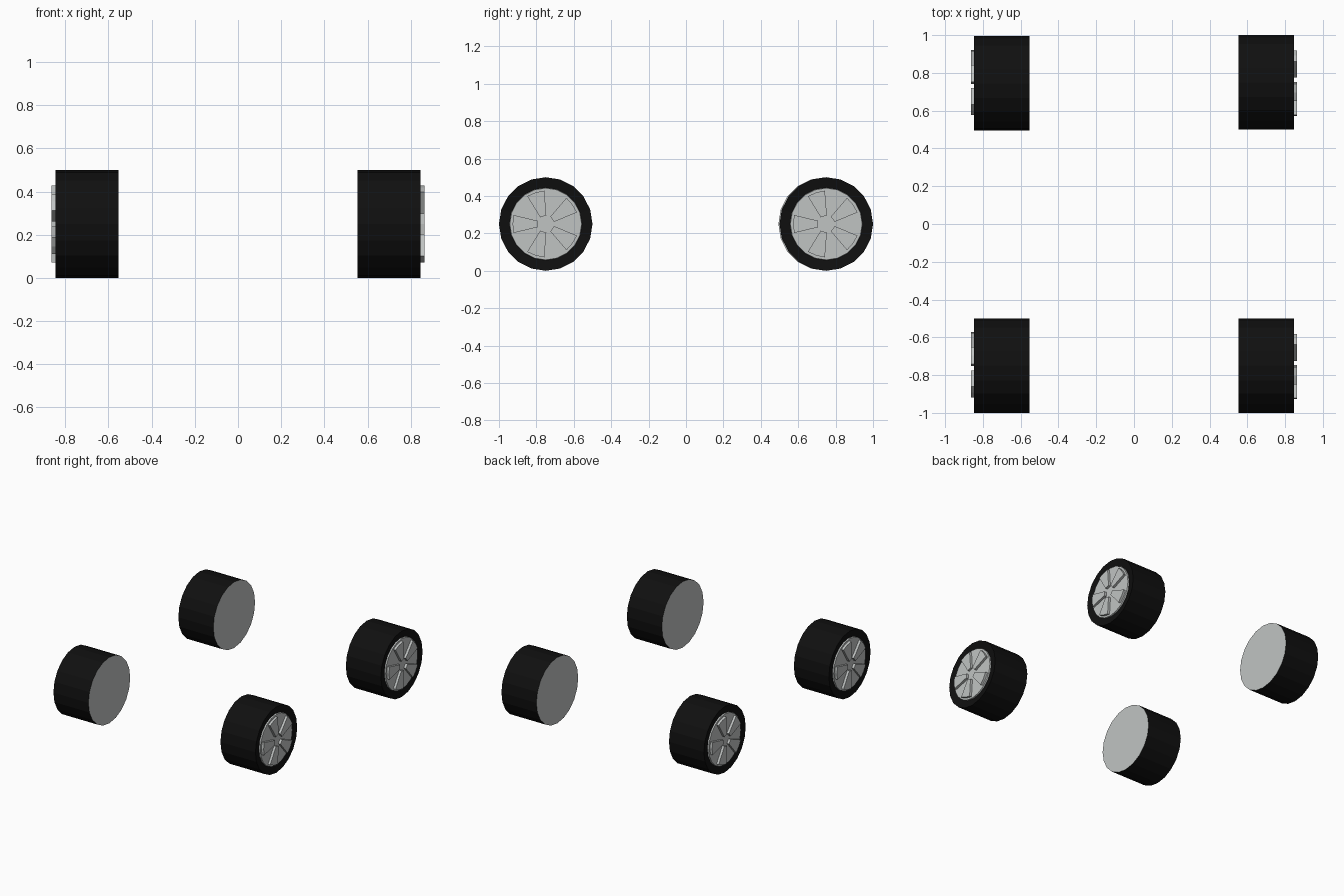
import bpy, bmesh
from math import sin, cos, pi, radians

if "Cube" in bpy.data.objects:
    bpy.data.objects.remove(bpy.data.objects["Cube"])

SIDES, R, AXLE_Z = 20, 0.25, 0.25
X_IN, X_OUT, X_SPOKE = 0.553, 0.846, 0.864


def material(name, rgb):
    m = bpy.data.materials.new(name)
    m.diffuse_color = (*rgb, 1)
    m.use_nodes = True
    m.node_tree.nodes["Principled BSDF"].inputs["Base Color"].default_value = m.diffuse_color
    return m


black = material("black rubber", (0.005, 0.005, 0.005))
grey = material("light grey metal", (0.53, 0.55, 0.545))


def finish(bm, name, mats, x_sign, y):
    # left wheels are the right ones turned half a turn about z
    bmesh.ops.recalc_face_normals(bm, faces=bm.faces)
    me = bpy.data.meshes.new(name)
    bm.to_mesh(me)
    bm.free()
    for m in mats:
        me.materials.append(m)
    ob = bpy.data.objects.new(name, me)
    ob.location = (0, y, AXLE_Z)
    ob.rotation_euler.z = 0 if x_sign > 0 else pi
    bpy.context.collection.objects.link(ob)


def ring(bm, x, r):
    return [bm.verts.new((x, r * cos(2 * pi * i / SIDES), r * sin(2 * pi * i / SIDES)))
            for i in range(SIDES)]


def tyre_and_rim(name, x_sign, y):
    # revolved tyre: tread, dished sidewall, then the rim step and disc
    bm = bmesh.new()
    profile = [(X_IN, R), (X_OUT, R), (X_OUT - 0.01, 0.194), (X_OUT, 0.192)]
    rings = [ring(bm, *p) for p in profile]
    for k in range(len(rings) - 1):
        a, b = rings[k], rings[k + 1]
        for i in range(SIDES):
            j = (i + 1) % SIDES
            f = bm.faces.new((a[i], a[j], b[j], b[i]))
            f.material_index = 1 if k == 2 else 0
    for end in (rings[0], rings[-1]):
        bm.faces.new(end).material_index = 1
    finish(bm, name, (black, grey), x_sign, y)


def spokes(name, x_sign, y):
    # five raised wedges, the first pointing along -y
    bm = bmesh.new()
    outline = [(0.043, -0.017), (0.172, -0.048), (0.177, 0), (0.172, 0.048), (0.043, 0.017)]
    for k in range(5):
        a = radians(180 + 72 * k)
        pts = [(u * cos(a) - v * sin(a), u * sin(a) + v * cos(a)) for u, v in outline]
        low = [bm.verts.new((X_OUT - 0.002, *p)) for p in pts]
        top = [bm.verts.new((X_SPOKE, *p)) for p in pts]
        bm.faces.new(low)
        bm.faces.new(top)
        for i in range(5):
            j = (i + 1) % 5
            bm.faces.new((low[i], low[j], top[j], top[i]))
    finish(bm, name, (grey,), x_sign, y)


# four wheels; the back left one sits very slightly forward
for place, sx, y in (("front_right", 1, -0.75), ("front_left", -1, -0.75),
                     ("back_right", 1, 0.75), ("back_left", -1, 0.744)):
    tyre_and_rim(place + "_tyre", sx, y)
    spokes(place + "_spokes", sx, y)
